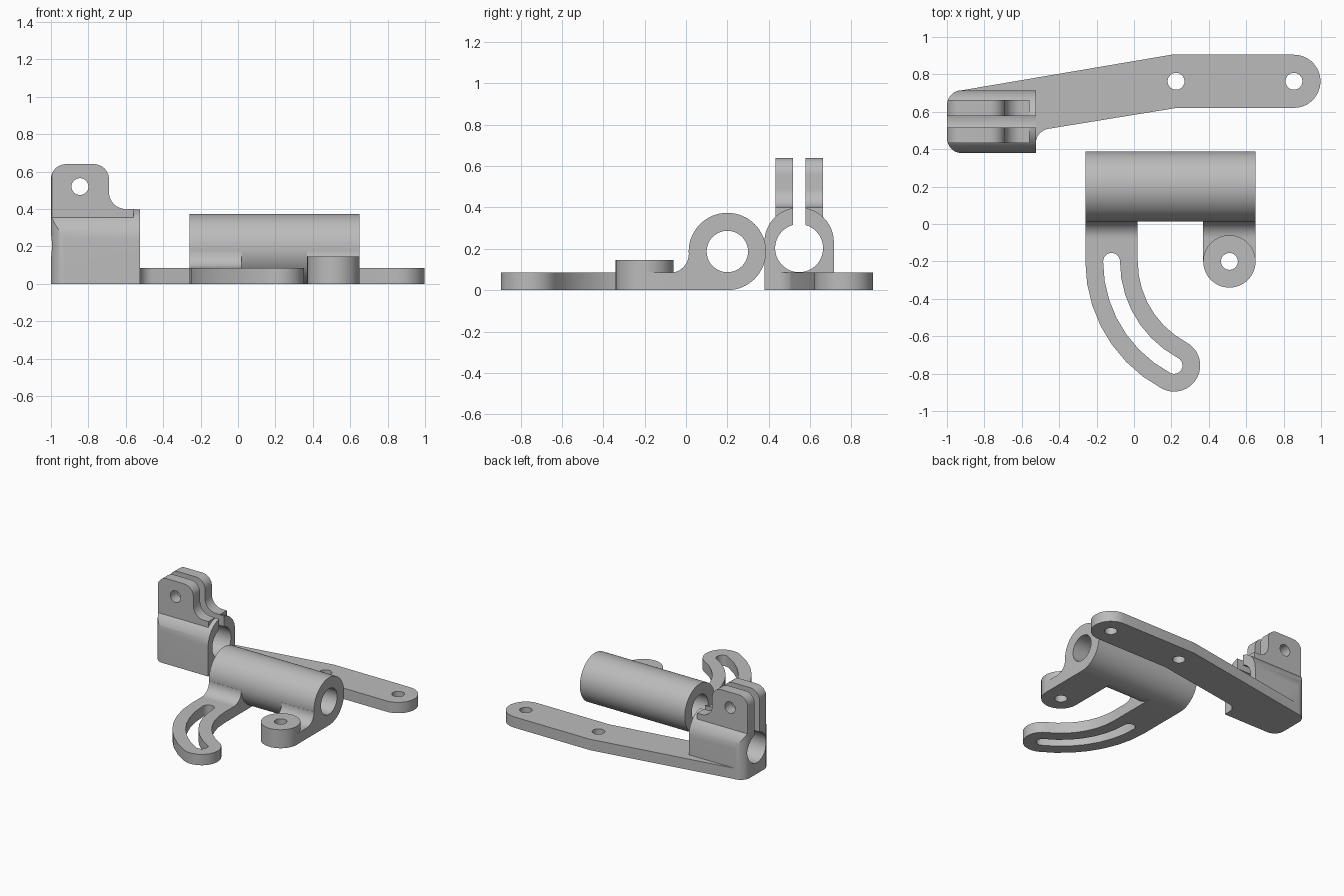
import bpy
import bmesh
from math import cos, sin, radians
from mathutils import Vector

old = bpy.data.objects.get("Cube")
if old:
    bpy.data.objects.remove(old, do_unlink=True)

grey = bpy.data.materials.new("plain grey")
grey.use_nodes = True
COLOUR = (0.5, 0.5, 0.5, 1)
grey.diffuse_color = COLOUR
grey.node_tree.nodes["Principled BSDF"].inputs["Base Color"].default_value = COLOUR


def arc(cx, cy, r, start, end, steps=12):
    """Points along an arc, angles in degrees."""
    angles = [radians(start + (end - start) * i / steps) for i in range(steps + 1)]
    return [(cx + r * cos(a), cy + r * sin(a)) for a in angles]


def circle(cx, cy, r, steps=64):
    return arc(cx, cy, r, 0, 360, steps)[:-1]


def prism(name, outline, axis, low, high):
    """Extrude a closed outline along an axis: x uses (y, z), y uses (x, z), z uses (x, y)."""
    place = {"x": lambda p, d: (d, *p),
             "y": lambda p, d: (p[0], d, p[1]),
             "z": lambda p, d: (*p, d)}[axis]
    bm = bmesh.new()
    face = bm.faces.new([bm.verts.new(place(p, low)) for p in outline])
    moved = bmesh.ops.extrude_face_region(bm, geom=[face])["geom"]
    shift = Vector(place((0, 0), high - low))
    bmesh.ops.translate(bm, vec=shift, verts=[v for v in moved if isinstance(v, bmesh.types.BMVert)])
    bmesh.ops.recalc_face_normals(bm, faces=bm.faces)
    mesh = bpy.data.meshes.new(name)
    bm.to_mesh(mesh)
    bm.free()
    mesh.materials.append(grey)
    obj = bpy.data.objects.new(name, mesh)
    bpy.context.collection.objects.link(obj)
    return obj


def combine(target, operation, *tools):
    """Apply a boolean with each tool, then discard the tool."""
    bpy.context.view_layer.objects.active = target
    for tool in tools:
        mod = target.modifiers.new("combine", "BOOLEAN")
        mod.operation, mod.solver, mod.object = operation, "EXACT", tool
        bpy.ops.object.modifier_apply(modifier=mod.name)
        bpy.data.objects.remove(tool, do_unlink=True)


def finish(obj):
    bpy.ops.object.select_all(action="DESELECT")
    obj.select_set(True)
    bpy.context.view_layer.objects.active = obj
    bpy.ops.object.shade_smooth_by_angle(angle=radians(30))


THICK = 0.085   # plate thickness
HOLE = 0.045    # bolt hole radius
END = 0.14      # rounded end radius

# Pivot tube with slotted arm and bolt boss
px, py, swing, sweep = 0.51, -0.2, 0.63, 242
tip = (px + swing * cos(radians(sweep)), py + swing * sin(radians(sweep)))
tube = prism("pivot_tube_bracket", circle(0.2, 0.187, 0.187), "x", -0.26, 0.65)

tab = ([(-0.1, 0), (0.2, 0), (0.2, 0.05), (0.1, 0.187)]
       + arc(-0.075, 0.173, 0.088, 0, -90) + [(-0.1, THICK)])
arm = ([(-0.26, 0.05)] + arc(px, py, swing + END, 180, sweep, 7)
       + arc(*tip, END, sweep, sweep + 180, 16)[1:-1]
       + arc(px, py, swing - END, sweep, 180, 7) + [(0.02, 0.05)])
boss_foot = [(0.37, 0.05), (0.37, py), (0.65, py), (0.65, 0.05)]
combine(tube, "UNION",
        prism("arm_tab", tab, "x", -0.26, 0.02),
        prism("boss_tab", tab, "x", 0.37, 0.65),
        prism("slotted_arm", arm, "z", 0, THICK),
        prism("boss_foot", boss_foot, "z", 0, THICK),
        prism("boss", circle(px, py, END), "z", 0, 0.145))

slot = (arc(px, py, swing + HOLE, 180, sweep, 7)
        + arc(*tip, HOLE, sweep, sweep + 180)[1:-1]
        + arc(px, py, swing - HOLE, sweep, 180, 7)
        + arc(px - swing, py, HOLE, 0, 180)[1:-1])
combine(tube, "DIFFERENCE",
        prism("tube_bore", circle(0.2, 0.187, 0.1), "x", -1, 1),
        prism("arm_slot", slot, "z", -1, 1),
        prism("boss_hole", circle(px, py, HOLE), "z", -1, 1))
finish(tube)

# Clamp block with two upright ears
mid, half, left, right = 0.547, 0.168, -1.0, -0.525
clamp = prism("clamp_lever", [(mid - half, 0), (mid + half, 0)]
              + arc(mid, 0.232, half, 0, 180, 32), "x", left, right)
ears = ([(left, 0.25), (-0.56, 0.25), (-0.56, 0.4)]
        + arc(-0.6, 0.49, 0.09, 270, 180)
        + arc(-0.77, 0.56, 0.08, 0, 90) + arc(-0.92, 0.56, 0.08, 90, 180))
combine(clamp, "UNION", prism("ears", ears, "y", mid - 0.115, mid + 0.115))
rounded = ([(0, mid - 0.3), (0, mid + 0.3), (right, mid + half)]
           + arc(left + 0.08, mid + half - 0.08, 0.08, 90, 180)
           + arc(left + 0.08, mid - half + 0.08, 0.08, 180, 270)
           + [(right, mid - half)])
combine(clamp, "INTERSECT", prism("corner_rounding", rounded, "z", -1, 1))

# Long lever plate
lever = (arc(0.855, 0.763, 0.142, -90, 90, 24) + [(0.2, 0.905), (-0.92, 0.715)]
         + arc(left + 0.08, mid + half - 0.08, 0.08, 90, 180)[1:]
         + [(left, mid), (-0.6, mid), (-0.6, 0.43)]
         + arc(-0.445, 0.43, 0.08, 180, 100) + [(0.23, 0.621)])
combine(clamp, "UNION", prism("lever_plate", lever, "z", 0, THICK))

# Clamp bore, split and bolt holes
split = [(mid - 0.03, 0.2), (mid + 0.03, 0.2), (mid + 0.03, 1), (mid - 0.03, 1)]
combine(clamp, "DIFFERENCE",
        prism("clamp_bore", circle(mid, 0.203, 0.116), "x", -2, 0),
        prism("clamp_split", split, "x", -2, 0),
        prism("ear_hole", circle(-0.845, 0.52, HOLE), "y", 0, 1),
        *[prism("lever_hole", circle(x, 0.763, HOLE), "z", -1, 1) for x in (0.225, 0.855)])
finish(clamp)
